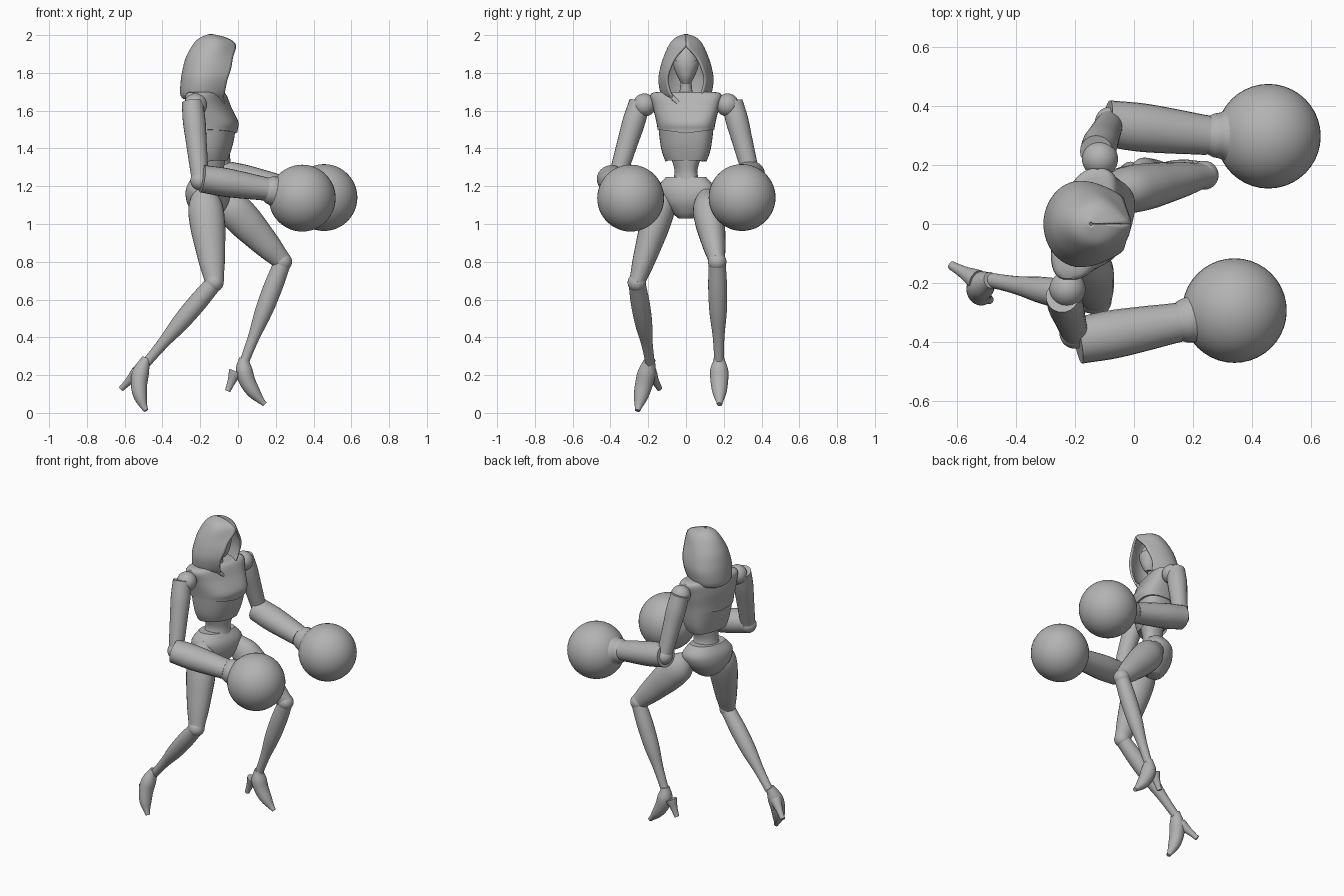
import bpy, bmesh, math
from mathutils import Vector

cube = bpy.data.objects.get("Cube")
if cube:
    bpy.data.objects.remove(cube)

grey = bpy.data.materials.new("plain grey")
grey.use_nodes = True
grey.diffuse_color = (0.45, 0.45, 0.45, 1)
grey.node_tree.nodes["Principled BSDF"].inputs["Base Color"].default_value = grey.diffuse_color


def finish(name, bm):
    """Turn a bmesh into a smooth grey object."""
    bmesh.ops.recalc_face_normals(bm, faces=bm.faces)
    mesh = bpy.data.meshes.new(name)
    bm.to_mesh(mesh)
    bm.free()
    mesh.materials.append(grey)
    obj = bpy.data.objects.new(name, mesh)
    bpy.context.collection.objects.link(obj)
    bpy.ops.object.select_all(action="DESELECT")
    obj.select_set(True)
    bpy.context.view_layer.objects.active = obj
    bpy.ops.object.shade_smooth_by_angle(angle=math.radians(40))
    return obj


def ease(rows, steps=5):
    """Catmull-Rom interpolation between rows of numbers."""
    rows = [Vector(row) for row in rows]
    padded = [rows[0]] + rows + [rows[-1]]
    out = []
    for a, b, c, d in zip(padded, padded[1:], padded[2:], padded[3:]):
        for i in range(steps):
            t = i / steps
            out.append(b + ((c - a) * t + (2 * a - 5 * b + 4 * c - d) * t ** 2
                            + (3 * b - a - 3 * c + d) * t ** 3) / 2)
    return out + [rows[-1]]


def loft(name, rings, closed=True):
    """Skin a list of rings; closed rings get end caps."""
    bm = bmesh.new()
    grid = [[bm.verts.new(point) for point in ring] for ring in rings]
    count = len(grid[0])
    for a, b in zip(grid, grid[1:]):
        for i in range(count if closed else count - 1):
            j = (i + 1) % count
            bm.faces.new((a[i], a[j], b[j], b[i]))
    if closed:
        bm.faces.new(grid[0])
        bm.faces.new(grid[-1])
    return finish(name, bm)


def limb(name, start, end, radii, width=1.0, bow=0.0, sides=24):
    """Tube with evenly spaced radii; width flattens it, bow bends it along x."""
    start, end = Vector(start), Vector(end)
    sizes = [row.x for row in ease([(r, 0) for r in radii])]
    centres = []
    for i in range(len(sizes)):
        t = i / (len(sizes) - 1)
        centres.append(start.lerp(end, t) + Vector((bow * 4 * t * (1 - t), 0, 0)))
    rings = []
    for i, (centre, size) in enumerate(zip(centres, sizes)):
        along = (centres[min(i + 1, len(sizes) - 1)] - centres[max(i - 1, 0)]).normalized()
        side = (Vector((0, 1, 0)) - along * along.y).normalized()
        depth = along.cross(side)
        angles = [math.tau * k / sides for k in range(sides)]
        rings.append([centre + size * (depth * math.cos(a) + side * width * math.sin(a))
                      for a in angles])
    return loft(name, rings)


def body(name, rows, middle, twist=0.25, square=0.75, arch=0.0, sides=40):
    """Stacked sections: height, back, front, half width; arch lifts the last ring."""
    rings = []
    rows = ease(rows)
    for row in rows:
        height, back, front, half = row
        ring = []
        for k in range(sides):
            c, s = math.cos(math.tau * k / sides), math.sin(math.tau * k / sides)
            x = (front if c > 0 else back) * math.copysign(abs(c) ** square, c)
            y = half * math.copysign(abs(s) ** square, s)
            lift = arch * (1 - abs(y) / half) if row is rows[-1] else 0
            ring.append((middle + x + twist * y, y, height + lift))
        rings.append(ring)
    return loft(name, rings)


def ball(name, centre, radius):
    bm = bmesh.new()
    bmesh.ops.create_uvsphere(bm, u_segments=40, v_segments=24, radius=radius)
    bmesh.ops.translate(bm, verts=bm.verts, vec=centre)
    return finish(name, bm)


# Hood: open sections of height, back, front, half width, half opening
hood_rows = [(1.665, -.285, -.09, .105, .06), (1.69, -.3, -.075, .128, .08),
             (1.76, -.297, -.06, .14, .098), (1.82, -.287, -.04, .132, .085),
             (1.88, -.27, -.03, .114, .056), (1.945, -.235, -.015, .085, 0),
             (1.98, -.2, -.06, .055, 0), (2, -.15, -.14, .005, 0)]
rings = []
for height, back, front, half, gap in ease(hood_rows):
    gap = max(gap, .0005)
    middle = back + (front - back) * 0.48
    arc = []
    for i in range(10):
        s = 1 - i / 10
        bulge = (math.cos(s * math.pi / 2) + 1 - s * s) / 2
        arc.append((middle + (front - middle) * s, -gap - (half - gap) * bulge, height))
    for i in range(13):
        a = i / 12 * math.pi / 2
        arc.append((middle + (back - middle) * math.sin(a), -half * math.cos(a), height))
    rings.append(arc + [(x, -y, z) for x, y, z in reversed(arc[:-1])])
hood = loft("hood", rings, closed=False)
shell = hood.modifiers.new("thickness", "SOLIDIFY")
shell.thickness = 0.012
shell.offset = 0

# Head inside the hood, with a separate face mask
body("head_cap", [(1.86, .09, .06, .066), (1.9, .08, .05, .055), (1.945, .04, .02, .02)],
     middle=-.13, twist=0, square=1)
body("face_mask", [(1.745, .03, .035, .025), (1.78, .06, .055, .045),
                   (1.83, .08, .066, .064), (1.865, .085, .066, .069)],
     middle=-.13, twist=0, square=1)
limb("neck", (-.16, 0, 1.64), (-.14, 0, 1.79), (.05, .032, .03))

# Torso
body("upper_chest", [(1.7, .05, .05, .1), (1.69, .085, .085, .185), (1.62, .095, .12, .175),
                     (1.54, .09, .162, .157), (1.5, .088, .158, .15)], middle=-.17, arch=-.02)
body("rib_cage", [(1.52, .085, .15, .147), (1.44, .075, .138, .138), (1.38, .065, .122, .127),
                  (1.33, .055, .105, .108)], middle=-.17, arch=.055)
body("waist", [(1.43, .07, .09, .1), (1.34, .065, .08, .075), (1.27, .065, .07, .06),
               (1.2, .08, .08, .085)], middle=-.15, square=.9)
body("pelvis", [(1.25, .08, .07, .105), (1.19, .11, .1, .15), (1.12, .11, .1, .13),
                (1.06, .08, .07, .075), (1.03, .045, .04, .04)], middle=-.155, square=.85)
for side, sign in (("right", -1), ("left", 1)):
    limb(side + "_collar_fold", (-.07, sign * .012, 1.61), (-.1, sign * .09, 1.69),
         (.008, .013, .01), sides=12)


def build_arm(side, shoulder, top, elbow, cuff, wrist, hand):
    """Ball-jointed arm ending in a round glove."""
    ball(side + "_shoulder_ball", shoulder, .061)
    limb(side + "_upper_arm", top, elbow, (.056, .06, .055, .05, .045))
    ball(side + "_elbow_ball", elbow, .052)
    limb(side + "_forearm", cuff, wrist, (.073, .076, .07, .062), width=1.08)
    wrist, hand = Vector(wrist), Vector(hand)
    limb(side + "_glove_cuff", wrist.lerp(hand, -.05), wrist.lerp(hand, .5),
         (.06, .073, .08, .1, .13))
    ball(side + "_round_glove", hand, .177)


def build_leg(side, hip, knee, ankle, toe, heel):
    """Ball-jointed leg with a high-heeled foot."""
    limb(side + "_thigh", hip, knee, (.05, .09, .093, .082, .068, .05), width=.85)
    ball(side + "_knee_ball", knee, .049)
    limb(side + "_shin", knee, ankle, (.045, .05, .046, .031, .025))
    ankle = Vector(ankle)
    limb(side + "_foot", ankle + Vector((0, 0, .02)), toe,
         (.026, .044, .043, .034, .013), width=1.08, bow=-.038)
    limb(side + "_heel", ankle + Vector((-.045, 0, -.05)), heel, (.036, .022, .015), sides=16)


# Arms
build_arm("right", shoulder=(-.225, -.22, 1.63), top=(-.242, -.245, 1.645),
          elbow=(-.2, -.37, 1.23), cuff=(-.19, -.395, 1.24),
          wrist=(.15, -.333, 1.185), hand=(.34, -.293, 1.137))
build_arm("left", shoulder=(-.115, .22, 1.63), top=(-.127, .245, 1.645),
          elbow=(-.08, .345, 1.26), cuff=(-.09, .34, 1.265),
          wrist=(.25, .3, 1.19), hand=(.455, .297, 1.14))

# Legs
build_leg("right", hip=(-.185, -.1, 1.2), knee=(-.125, -.26, .69),
          ankle=(-.485, -.19, .265), toe=(-.487, -.257, .012), heel=(-.618, -.14, .128))
build_leg("left", hip=(-.1, .1, 1.16), knee=(.237, .165, .8),
          ankle=(.033, .175, .27), toe=(.142, .178, .045), heel=(-.055, .175, .115))
